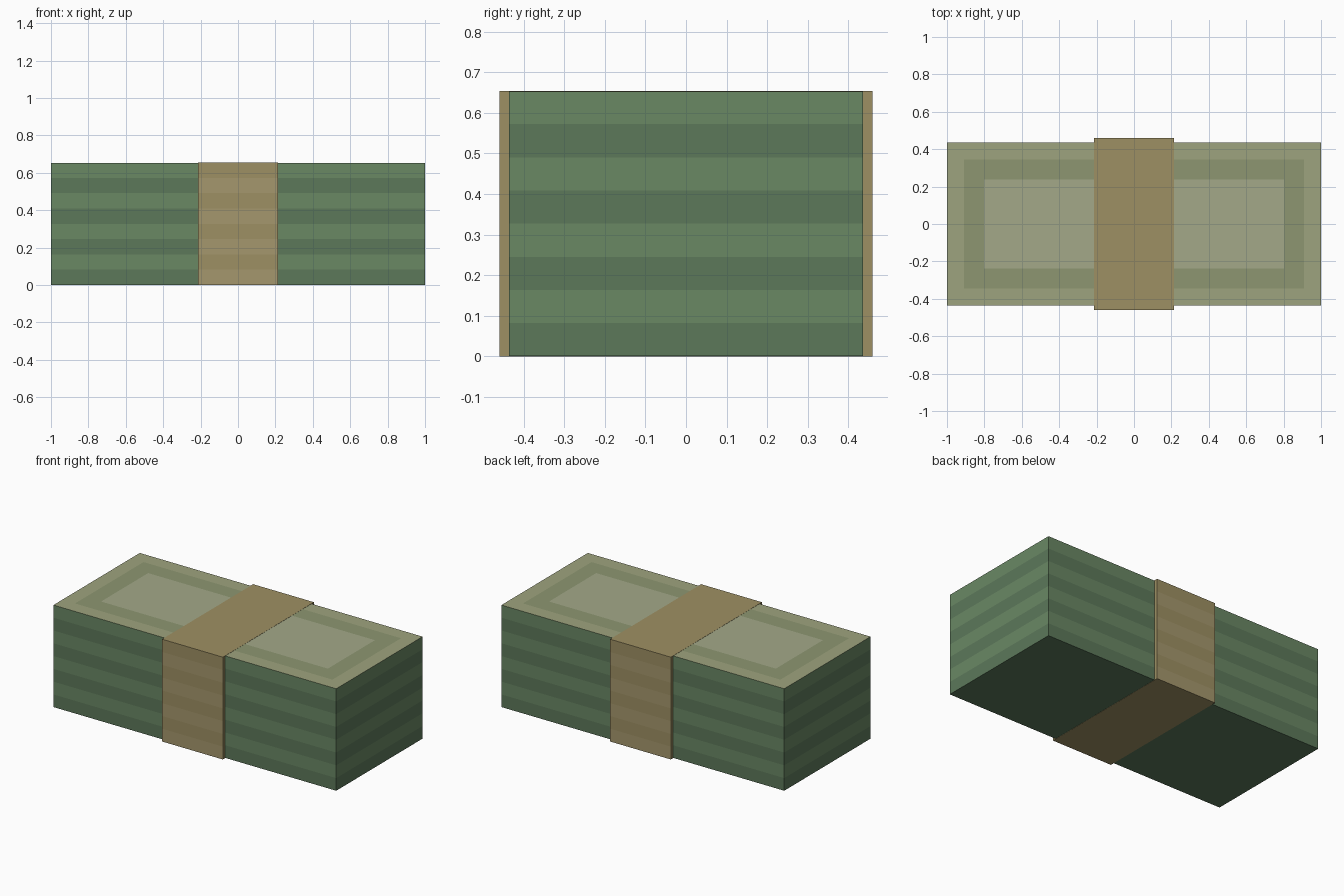
import bpy, bmesh
from mathutils import Vector

if "Cube" in bpy.data.objects:
    bpy.data.objects.remove(bpy.data.objects["Cube"])


def material(name, rgb):
    lin = [((c / 255 + 0.055) / 1.055) ** 2.4 for c in rgb]
    m = bpy.data.materials.new(name)
    m.diffuse_color = (*lin, 1)
    m.use_nodes = True
    m.node_tree.nodes["Principled BSDF"].inputs["Base Color"].default_value = m.diffuse_color
    return m


H, STRIPES = 0.654, 8
STEP = H / STRIPES
EPS = 0.001


def striped_box(hx, hy, z0, z1):
    """Box cut into equal horizontal layers."""
    bm = bmesh.new()
    bmesh.ops.create_cube(bm, size=1)
    for v in bm.verts:
        v.co = Vector((v.co.x * 2 * hx, v.co.y * 2 * hy, z0 if v.co.z < 0 else z1))
    for i in range(1, STRIPES):
        bmesh.ops.bisect_plane(bm, geom=bm.verts[:] + bm.edges[:] + bm.faces[:],
                               plane_co=(0, 0, i * STEP), plane_no=(0, 0, 1))
    bm.normal_update()
    return bm


def layer(face):
    return int(face.calc_center_median().z / STEP) % 2


def finish(bm, name, mats):
    mesh = bpy.data.meshes.new(name)
    bm.to_mesh(mesh)
    bm.free()
    for m in mats:
        mesh.materials.append(m)
    bpy.context.collection.objects.link(bpy.data.objects.new(name, mesh))


# Note stack: alternating green layers, framed pattern on top
bm = striped_box(1.0, 0.436, EPS, H - EPS)
for f in bm.faces:
    f.material_index = layer(f) if abs(f.normal.z) < 0.5 else 0
top = max(bm.faces, key=lambda f: f.normal.z)
top.material_index = 2
for thickness, index in ((0.09, 3), (0.108, 4)):
    bmesh.ops.inset_region(bm, faces=[top], thickness=thickness, use_even_offset=True)
    top = min((f for f in bm.faces if f.normal.z > 0.5),
              key=lambda f: f.calc_center_median().xy.length + f.calc_area() * 1e-6)
    top.material_index = index
finish(bm, "note_stack", [
    material("dark_green", (92, 120, 90)),
    material("light_green", (106, 136, 100)),
    material("top_border", (158, 164, 126)),
    material("top_frame", (141, 150, 113)),
    material("top_centre", (163, 169, 137))])

# Paper band: striped front and back, plain elsewhere
bm = striped_box(0.215, 0.46, 0, H)
for f in bm.faces:
    f.material_index = 1 - layer(f) if abs(f.normal.y) > 0.5 else 0
finish(bm, "paper_band", [
    material("band_tan", (158, 144, 99)),
    material("band_light_tan", (165, 151, 109))])
